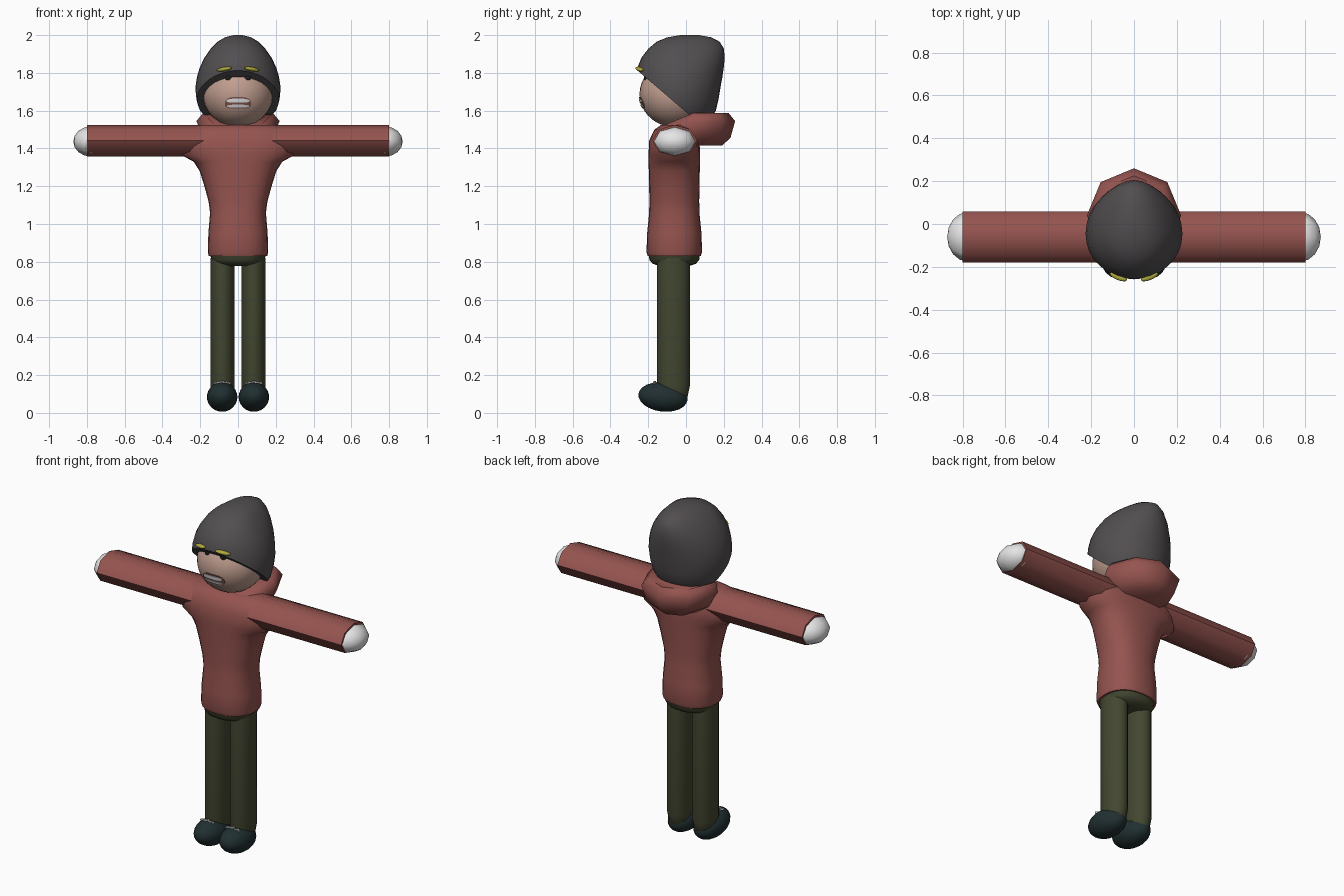
import bpy, bmesh
from math import pi, sin, cos, sqrt, radians, copysign
from mathutils import Vector, Matrix

if "Cube" in bpy.data.objects:
    bpy.data.objects.remove(bpy.data.objects["Cube"])


def material(name, rgb):
    m = bpy.data.materials.new(name)
    m.diffuse_color = (*rgb, 1)
    m.use_nodes = True
    m.node_tree.nodes["Principled BSDF"].inputs["Base Color"].default_value = m.diffuse_color
    return m


RED = material("brick red", (0.30, 0.088, 0.078))
GREY = material("charcoal grey", (0.085, 0.077, 0.082))
GREEN = material("olive green", (0.055, 0.063, 0.030))
SHOE = material("dark teal", (0.015, 0.029, 0.031))
SKIN = material("skin", (0.53, 0.34, 0.275))
WHITE = material("white", (0.78, 0.78, 0.78))
YELLOW = material("mustard yellow", (0.43, 0.40, 0.05))
BLACK = material("black", (0.015, 0.015, 0.017))
LIPS = material("mouth brown", (0.22, 0.09, 0.075))


def finish(bm, name, mat, angle=50):
    bmesh.ops.recalc_face_normals(bm, faces=bm.faces)
    me = bpy.data.meshes.new(name)
    bm.to_mesh(me)
    bm.free()
    me.materials.append(mat)
    ob = bpy.data.objects.new(name, me)
    bpy.context.collection.objects.link(ob)
    bpy.ops.object.select_all(action='DESELECT')
    ob.select_set(True)
    bpy.context.view_layer.objects.active = ob
    bpy.ops.object.shade_smooth_by_angle(angle=radians(angle))
    return ob


def ring(z, hw, y0, y1, cy, n, power=1.0):
    """Horizontal oval with separate front and back depth."""
    pts = []
    for i in range(n):
        a = 2 * pi * i / n
        c, s = cos(a), sin(a)
        c = copysign(abs(c) ** power, c)
        s = copysign(abs(s) ** power, s)
        pts.append(Vector((hw * c, cy + s * ((y1 - cy) if s > 0 else (cy - y0)), z)))
    return pts


def loft(rings):
    bm = bmesh.new()
    loops = [[bm.verts.new(p) for p in r] for r in rings]
    n = len(loops[0])
    for a, b in zip(loops, loops[1:]):
        for i in range(n):
            bm.faces.new((a[i], a[(i + 1) % n], b[(i + 1) % n], b[i]))
    bm.faces.new(loops[0][::-1])
    bm.faces.new(loops[-1])
    return bm


def ellipsoid(name, mat, loc, size, seg=24, rows=14, rot=None, angle=60):
    bm = bmesh.new()
    bmesh.ops.create_uvsphere(bm, u_segments=seg, v_segments=rows, radius=1)
    m = Matrix.Translation(loc) @ (rot or Matrix()) @ Matrix.Diagonal((*size, 1))
    bmesh.ops.transform(bm, matrix=m, verts=bm.verts)
    return finish(bm, name, mat, angle)


# Sweater body, flaring into the shoulders
body = [(0.83, 0.155, 0.140), (0.85, 0.160, 0.147), (0.95, 0.157, 0.144),
        (1.06, 0.148, 0.133), (1.12, 0.156, 0.132), (1.20, 0.178, 0.133),
        (1.28, 0.203, 0.135), (1.33, 0.235, 0.136), (1.365, 0.30, 0.136),
        (1.44, 0.32, 0.134), (1.50, 0.28, 0.105), (1.524, 0.20, 0.07)]
finish(loft([ring(z, hw, -0.062 - d, -0.062 + d, -0.062, 24, 0.85)
             for z, hw, d in body]), "sweater_body", RED)

# Hood hanging behind the neck, drooping toward the front
hood = []
for z, r, cy in [(1.415, 0.12, 0.07), (1.455, 0.185, 0.05), (1.545, 0.22, 0.04), (1.588, 0.185, 0.04)]:
    pts = ring(z, r, cy - r, cy + r, cy, 8)
    for p in pts:
        p.z += min(0, p.y) * 0.6
    hood.append(pts)
finish(loft(hood), "hood", RED, 60)

for side, tag in ((-1, "left"), (1, "right")):
    # Sleeve
    sleeve = []
    for x in (0.1, 0.3, 0.7, 0.8):
        sleeve.append([Vector((side * x, -0.06 + 0.119 * cos(a), 1.441 + 0.084 * sin(a)))
                       for a in [2 * pi * i / 8 for i in range(8)]])
    finish(loft(sleeve), tag + "_sleeve", RED)
    # Mitten hand
    ellipsoid(tag + "_hand", WHITE, (side * 0.778, -0.06, 1.437), (0.080, 0.115, 0.094),
              8, 8, Matrix.Rotation(pi / 2, 4, 'Y') @ Matrix(), 60).name = tag + "_hand"
    # Trouser leg
    cx = side * 0.082
    leg = [ring(z, 0.064 * k, -0.067 - 0.087 * k, -0.067 + 0.087 * k, -0.067, 16)
           for z, k in ((0.05, 0.6), (0.08, 0.85), (0.14, 1), (0.82, 1))]
    for r in leg:
        for p in r:
            p.x += cx
    finish(loft(leg), tag + "_leg", GREEN, 60)
    # Shoe
    ellipsoid(tag + "_shoe", SHOE, (side * 0.084, -0.122, 0.084), (0.081, 0.131, 0.077),
              20, 12, Matrix.Rotation(radians(-7), 4, 'X'))
    # Zigzag shoelace
    lace = bmesh.new()
    pts = [Vector((side * 0.084 - 0.045 + 0.015 * i, -0.172 + 0.012 * (i % 2),
                   0.165 - 0.008 * abs(i - 3) / 3)) for i in range(7)]
    for a, b in zip(pts, pts[1:]):
        d = b - a
        m = Matrix.Translation((a + b) / 2) @ d.to_track_quat('X', 'Z').to_matrix().to_4x4()
        bmesh.ops.create_cube(lace, size=1, matrix=m @ Matrix.Diagonal((d.length, 0.006, 0.008, 1)))
    finish(lace, tag + "_lace", WHITE, 30)

# Trouser seat
finish(loft([ring(z, hw, -0.062 - d, -0.062 + d, -0.062, 24, 0.85)
             for z, hw, d in ((0.778, 0.09, 0.08), (0.79, 0.125, 0.115),
                              (0.81, 0.143, 0.132), (0.87, 0.148, 0.137))]),
       "trouser_seat", GREEN, 60)

# Head
HC, HR = Vector((0, -0.06, 1.688)), Vector((0.186, 0.186, 0.175))
ellipsoid("head", SKIN, HC, HR, 32, 18)

# Knitted cap: lofted shell cut on a slanted brim
cap = [(1.40, 0.18, -0.26, 0.12), (1.57, 0.185, -0.26, 0.14), (1.60, 0.205, -0.262, 0.158), (1.66, 0.22, -0.264, 0.172),
       (1.72, 0.226, -0.264, 0.182), (1.78, 0.217, -0.262, 0.193), (1.83, 0.202, -0.256, 0.2),
       (1.88, 0.178, -0.236, 0.205), (1.93, 0.143, -0.198, 0.2), (1.965, 0.108, -0.155, 0.178),
       (1.988, 0.07, -0.1, 0.135), (2.0, 0.025, -0.03, 0.07)]
bm = loft([ring(z, hw, a, b, 0.0 if z > 1.98 else -0.045, 32) for z, hw, a, b in cap])
for co, no in (((0, -0.26, 1.815), (0, -0.235, -0.275)), ((0, 0, 1.578), (0, 0, -1))):
    r = bmesh.ops.bisect_plane(bm, geom=bm.verts[:] + bm.edges[:] + bm.faces[:],
                               plane_co=co, plane_no=no, clear_outer=True)
    bmesh.ops.holes_fill(bm, edges=[e for e in bm.edges if e.is_boundary], sides=0)
finish(bm, "knitted_cap", GREY)


def on_face(x, z, lift):
    """Point on the front of the head, raised by lift."""
    k = 1 - (x / HR.x) ** 2 - ((z - HC.z) / HR.z) ** 2
    return Vector((x, HC.y - HR.y * sqrt(max(k, 0)) - lift, z))


def face_patch(name, mat, hw, z0, z1, lift, droop=0.0):
    """Thin rounded patch that follows the face."""
    bm = bmesh.new()
    rows = []
    for i in range(13):
        t = -1 + i / 6
        h = (1 - abs(t) ** 5 * 0.65) * (z1 - z0) / 2
        mid = (z0 + z1) / 2 - droop * t * t
        rows.append([bm.verts.new(on_face(hw * t, mid + h * s, lift)) for s in (-1, 0, 1)])
    faces = []
    for a, b in zip(rows, rows[1:]):
        for j in (0, 1):
            faces.append(bm.faces.new((a[j], b[j], b[j + 1], a[j + 1])))
    ext = bmesh.ops.extrude_face_region(bm, geom=faces)
    for v in ext["geom"]:
        if isinstance(v, bmesh.types.BMVert):
            v.co.y += lift + 0.003
    finish(bm, name, mat, 40)


# Mouth with two rows of teeth
face_patch("mouth", LIPS, 0.070, 1.611, 1.672, 0.003, 0.003)
face_patch("upper_teeth", WHITE, 0.061, 1.643, 1.664, 0.006, 0.002)
face_patch("lower_teeth", WHITE, 0.058, 1.617, 1.632, 0.006, 0.001)

# Eyes and eyebrows
for side, tag in ((-1, "left"), (1, "right")):
    ellipsoid(tag + "_eye", BLACK, on_face(side * 0.05, 1.775, -0.004), (0.019, 0.014, 0.019), 14, 8)
    p = on_face(side * 0.073, 1.82, 0.0)
    p.y = -0.246
    rot = Matrix.Rotation(side * radians(22), 4, 'Z') @ Matrix.Rotation(side * radians(9), 4, 'Y')
    ellipsoid(tag + "_eyebrow", YELLOW, p, (0.044, 0.016, 0.011), 12, 8, rot)
